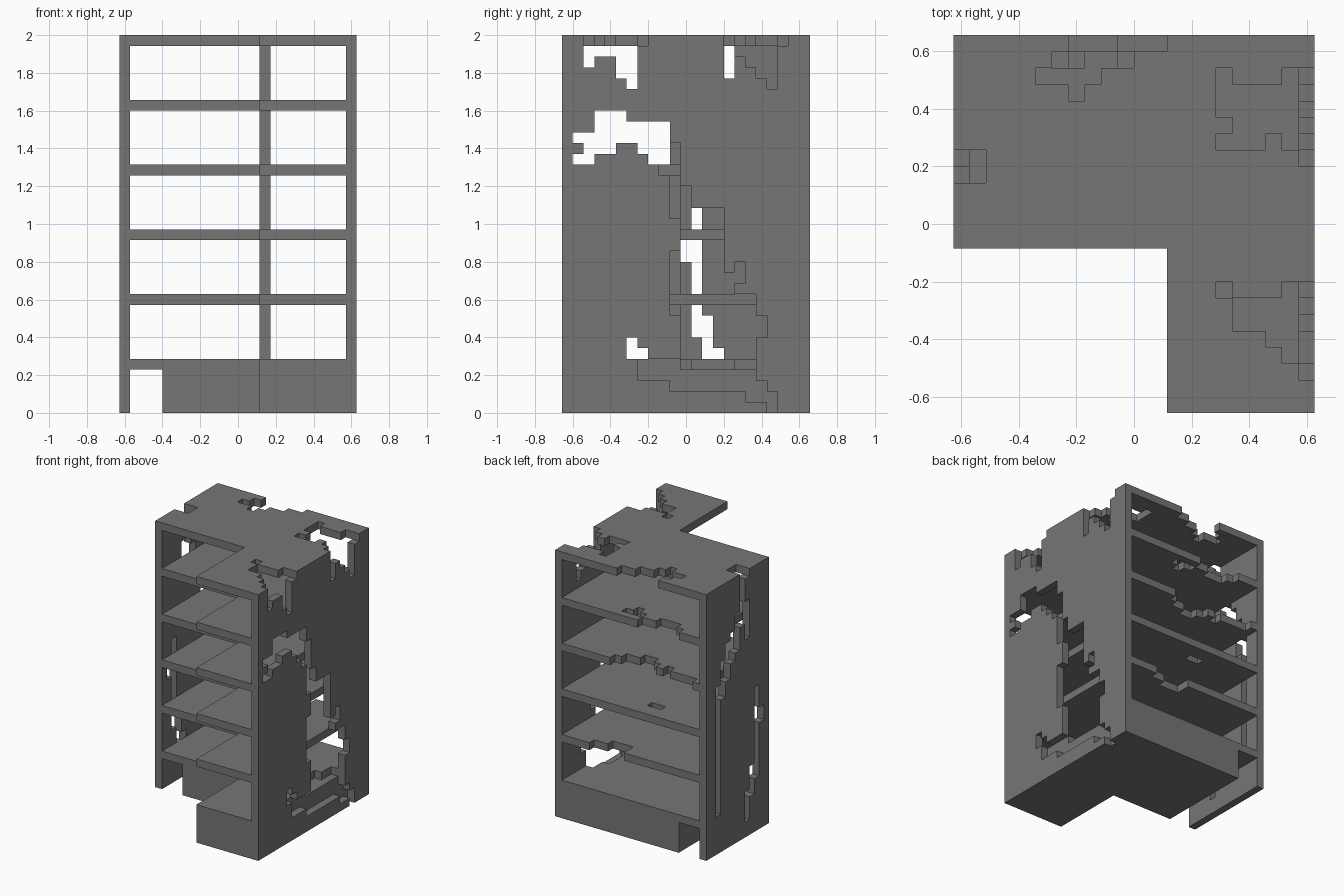
import bpy
import bmesh

cube = bpy.data.objects.get("Cube")
if cube:
    bpy.data.objects.remove(cube, do_unlink=True)

# Block grid: 22 wide, 23 deep, 35 high
S = 2 / 35
NX, NY, NZ = 22, 23, 35

grey = bpy.data.materials.new("concrete grey")
grey.use_nodes = True
COLOUR = (0.18, 0.18, 0.18, 1)
grey.diffuse_color = COLOUR
grey.node_tree.nodes["Principled BSDF"].inputs["Base Color"].default_value = COLOUR

# The six face directions with the corners of each face
SIDES = [
    ((1, 0, 0), ((1, 0, 0), (1, 1, 0), (1, 1, 1), (1, 0, 1))),
    ((-1, 0, 0), ((0, 0, 0), (0, 0, 1), (0, 1, 1), (0, 1, 0))),
    ((0, 1, 0), ((0, 1, 0), (0, 1, 1), (1, 1, 1), (1, 1, 0))),
    ((0, -1, 0), ((0, 0, 0), (1, 0, 0), (1, 0, 1), (0, 0, 1))),
    ((0, 0, 1), ((0, 0, 1), (1, 0, 1), (1, 1, 1), (0, 1, 1))),
    ((0, 0, -1), ((0, 0, 0), (0, 1, 0), (1, 1, 0), (1, 0, 0))),
]


def box(x0, x1, y0, y1, z0, z1):
    """All block cells in an inclusive range."""
    return {(x, y, z) for x in range(x0, x1 + 1)
            for y in range(y0, y1 + 1) for z in range(z0, z1 + 1)}


def plan(x0, x1, z0, z1):
    """L-shaped floor plan clipped to a range in x."""
    return {c for c in box(x0, x1, 0, NY - 1, z0, z1) if c[0] >= 13 or c[1] >= 10}


def build(name, cells):
    """Skin a set of cells with its outer faces."""
    bm = bmesh.new()
    verts = {}
    for c in sorted(cells):
        for d, corners in SIDES:
            if tuple(a + b for a, b in zip(c, d)) in cells:
                continue
            ring = []
            for k in corners:
                p = tuple(a + b for a, b in zip(c, k))
                if p not in verts:
                    verts[p] = bm.verts.new(((p[0] - NX / 2) * S,
                                             (p[1] - NY / 2) * S, p[2] * S))
                ring.append(verts[p])
            bm.faces.new(ring)
    mesh = bpy.data.meshes.new(name)
    bm.to_mesh(mesh)
    bm.free()
    mesh.materials.append(grey)
    obj = bpy.data.objects.new(name, mesh)
    bpy.context.collection.objects.link(obj)


def wall(name, x, y0, damage):
    """Side wall; damage rows are (y0, y1, z0, z1)."""
    cells = box(x, x, y0, NY - 1, 0, NZ - 2)
    for d in damage:
        cells -= box(x, x, *d)
    build(name, cells)


def slab(name, z, x0, x1, damage):
    """Floor plate; damage rows are (x0, x1, y0, y1)."""
    cells = plan(x0, x1, z, z)
    for d in damage:
        cells -= box(*d, z, z)
    build(name, cells)


# Left wall with its long crack
wall("left_wall", 21, 0, [
    # upper front gap
    (2, 2, 32, 33), (3, 4, 33, 33), (5, 5, 31, 33), (6, 6, 30, 33),
    # upper back gap
    (15, 15, 31, 33), (16, 16, 33, 33), (17, 17, 32, 33),
    (18, 18, 31, 33), (19, 19, 30, 33),
    # middle gap
    (1, 1, 25, 25), (1, 1, 23, 23), (2, 2, 23, 25), (3, 4, 24, 27),
    (5, 5, 25, 27), (6, 6, 25, 26), (7, 7, 24, 26), (8, 8, 23, 26), (9, 9, 22, 26),
    # crack running down to the ground
    (10, 10, 18, 24), (10, 10, 9, 14), (11, 11, 5, 20), (12, 14, 5, 18),
    (15, 15, 5, 12), (16, 16, 12, 13), (16, 17, 5, 10), (18, 18, 7, 8),
    (6, 6, 5, 6), (7, 7, 5, 5), (7, 9, 3, 4), (10, 16, 2, 4),
    (17, 17, 1, 4), (18, 18, 1, 2), (19, 19, 0, 1),
])

# Right wall with a diagonal crack and slits
wall("right_wall", 0, 10, [
    (15, 15, 28, 33), (14, 14, 26, 30), (16, 16, 25, 29), (17, 17, 24, 27),
    (18, 18, 22, 26), (19, 19, 20, 24), (20, 20, 5, 21),
    (12, 12, 7, 18), (11, 11, 14, 15), (13, 13, 5, 8), (14, 14, 2, 5),
])

# Roof with four broken areas
slab("roof", 34, 0, 21, [
    # back edge
    (7, 12, 22, 22), (6, 10, 21, 21), (5, 8, 20, 20), (7, 7, 19, 19),
    # back corner
    (16, 16, 20, 20), (20, 21, 20, 20), (16, 21, 18, 19), (17, 21, 17, 17),
    (16, 18, 16, 16), (20, 21, 16, 16), (21, 21, 15, 15),
    # front corner
    (16, 16, 7, 7), (20, 21, 7, 7), (17, 21, 5, 6), (19, 21, 4, 4),
    (20, 21, 3, 3), (21, 21, 2, 2),
    # right edge
    (0, 1, 14, 15),
])

# Storey floors, bottom to top, with broken back edges and holes
FLOORS = [
    [(20, 20, 11, 17), (19, 19, 12, 15)],
    [(12, 16, 22, 22), (12, 14, 21, 21)],
    [(8, 9, 20, 20)],
    [(2, 13, 22, 22), (8, 12, 21, 21), (6, 6, 21, 21), (9, 10, 20, 20)],
    [(4, 9, 22, 22), (5, 7, 21, 21), (10, 12, 21, 21), (11, 11, 20, 20)],
]
for i, damage in enumerate(FLOORS):
    slab(f"floor_{i + 1}", 4 + 6 * i, 1, 20, damage)

# Solid base, leaving a passage beside the right wall
build("base", plan(4, 20, 0, 3))

# Pillar segments at the inner corner of the plan
for i in range(5):
    build(f"corner_pillar_{i + 1}", box(13, 13, 10, 10, 5 + 6 * i, 9 + 6 * i))
